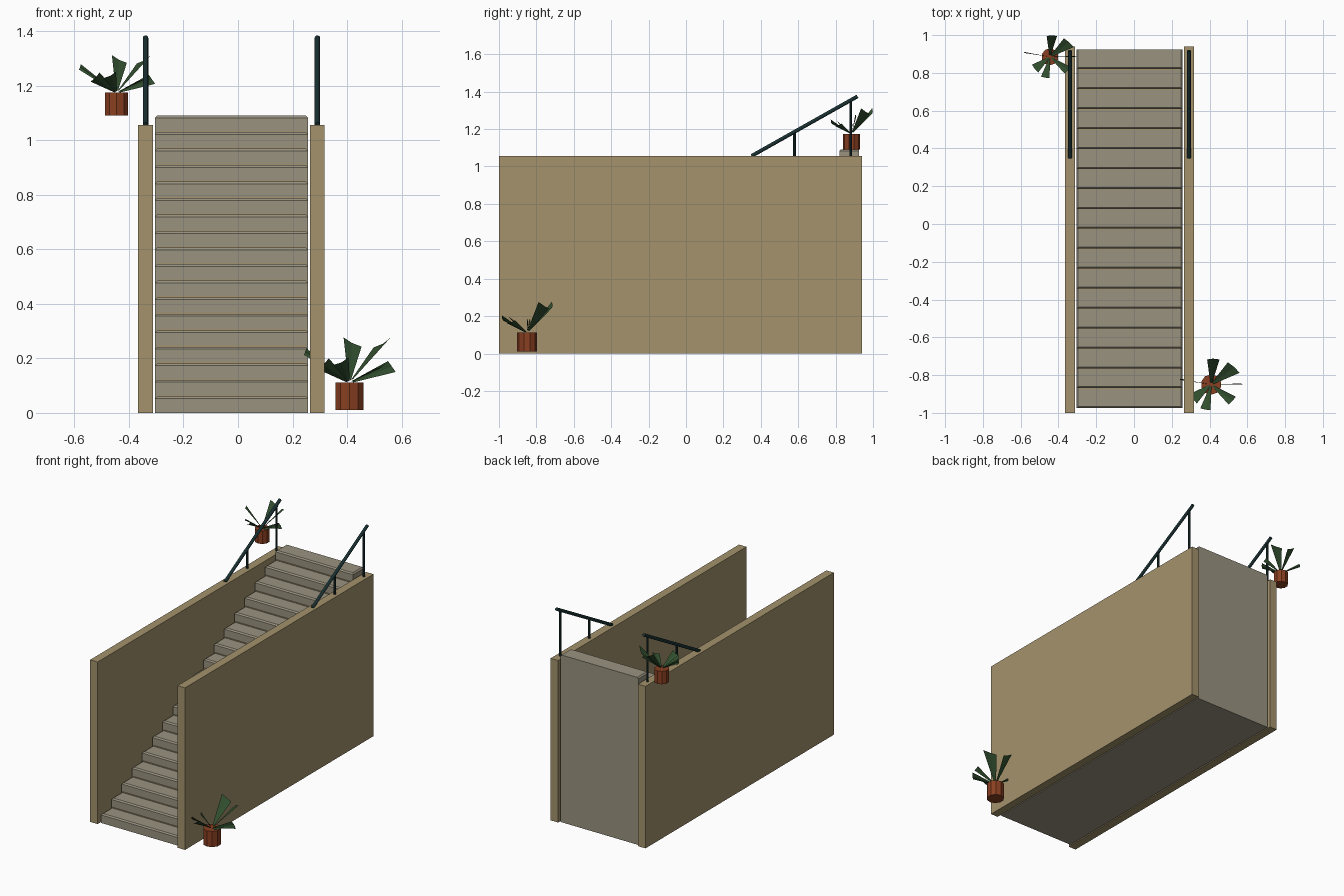
import bpy, bmesh
from mathutils import Vector

cube = bpy.data.objects.get("Cube")
if cube:
    bpy.data.objects.remove(cube)


def material(name, rgb):
    m = bpy.data.materials.new(name)
    m.use_nodes = True
    m.diffuse_color = (*rgb, 1)
    m.node_tree.nodes["Principled BSDF"].inputs["Base Color"].default_value = (*rgb, 1)
    return m


SAND = material("sandstone", (0.37, 0.29, 0.15))
STONE = material("grey_stone", (0.32, 0.29, 0.215))
IRON = material("dark_teal_iron", (0.01, 0.03, 0.032))
CLAY = material("terracotta", (0.25, 0.05, 0.015))
LEAF = material("leaf_green", (0.03, 0.075, 0.027))


def finish(bm, name, mat):
    mesh = bpy.data.meshes.new(name)
    bm.to_mesh(mesh)
    bm.free()
    mesh.materials.append(mat)
    ob = bpy.data.objects.new(name, mesh)
    bpy.context.collection.objects.link(ob)
    return ob


def add_box(bm, lo, hi):
    lo, hi = Vector(lo), Vector(hi)
    verts = bmesh.ops.create_cube(bm, size=1)["verts"]
    for v in verts:
        v.co = (lo + hi) / 2 + v.co * (hi - lo)
    return verts


def add_rod(bm, a, b, radius, sides):
    a, b = Vector(a), Vector(b)
    verts = bmesh.ops.create_cone(bm, cap_ends=True, segments=sides, radius1=radius,
                                  radius2=radius, depth=(b - a).length)["verts"]
    turn = (b - a).to_track_quat("Z", "Y")
    for v in verts:
        v.co = (a + b) / 2 + turn @ v.co


# Side walls
WALL_TOP = 1.056
for name, x in (("right_wall", -0.339), ("left_wall", 0.291)):
    bm = bmesh.new()
    add_box(bm, (x - 0.027, -1, 0), (x + 0.027, 0.94, WALL_TOP))
    finish(bm, name, SAND)

# Steps: solid columns with the front and side top edges chamfered
COUNT, X0, X1, Y0, Y1, TOP = 18, -0.304, 0.257, -0.975, 0.925, 1.09
rise, run = TOP / COUNT, (Y1 - Y0) / COUNT
steps, joints = bmesh.new(), bmesh.new()
for i in range(COUNT):
    y, z = Y0 + i * run, (i + 1) * rise
    verts = add_box(steps, (X0, y, 0), (X1, y + run, z))
    edges = {e for v in verts for e in v.link_edges}
    rim = [e for e in edges if all(v.co.z > z - 0.001 for v in e.verts)
           and not all(v.co.y > y + run - 0.001 for v in e.verts)]
    bmesh.ops.bevel(steps, geom=rim, offset=0.008, segments=1, affect="EDGES")
    # Thin joint line where the next riser meets this tread
    if i < COUNT - 1:
        add_box(joints, (X0 + 0.008, y + run - 0.004, z - 0.001),
                (X1 - 0.008, y + run + 0.002, z + 0.004))
finish(steps, "steps", STONE)
finish(joints, "step_joints", SAND)

# Handrails with two posts each
for name, x in (("right_handrail", -0.339), ("left_handrail", 0.291)):
    bm = bmesh.new()
    add_rod(bm, (x, 0.35, WALL_TOP), (x, 0.917, 1.375), 0.01, 12)
    for y, z in ((0.58, 1.18), (0.88, 1.35)):
        add_rod(bm, (x, y, WALL_TOP - 0.01), (x, y, z), 0.007, 8)
    finish(bm, name, IRON)

# Leaves: tip centre and half-width vector, relative to the pot base
LEAVES = [
    ((0.012, 0.133, 0.25), (-0.033, 0, 0.017)),
    ((0.12, 0.09, 0.248), (0.031, -0.028, 0.018)),
    ((0.156, 0, 0.16), (0.014, 0, -0.02)),
    ((0.112, -0.085, 0.16), (0.019, 0.021, 0.008)),
    ((-0.03, -0.13, 0.18), (0.027, -0.004, 0.014)),
    ((-0.095, -0.075, 0.17), (0.02, -0.025, 0.02)),
    ((-0.162, 0.025, 0.215), (0.004, 0, 0.012)),
]


def potted_plant(prefix, place, scale):
    bm = bmesh.new()
    add_rod(bm, (0, 0, 0), (0, 0, 0.102), 0.054, 10)
    pot = finish(bm, prefix + "_pot", CLAY)
    bm = bmesh.new()
    root = Vector((0, 0, 0.1))
    for tip, half in LEAVES:
        tip, half = Vector(tip), Vector(half)
        start = root.lerp(tip, 0.08)
        fold = (tip - root).cross(half).normalized() * 0.006
        if fold.z > 0:
            fold = -fold
        # Two narrow blades folded along a midrib
        base, end = bm.verts.new(start), bm.verts.new(tip + fold)
        for side in (-1, 1):
            a = bm.verts.new(start + half * 0.15 * side)
            b = bm.verts.new(tip + half * side)
            bm.faces.new((base, a, b, end) if side > 0 else (base, end, b, a))
    leaves = finish(bm, prefix + "_leaves", LEAF)
    for ob in (pot, leaves):
        ob.location = place
        ob.scale = (scale,) * 3


potted_plant("lower_plant", (0.408, -0.85, 0.01), 1)
potted_plant("upper_plant", (-0.445, 0.885, 1.09), 0.83)
